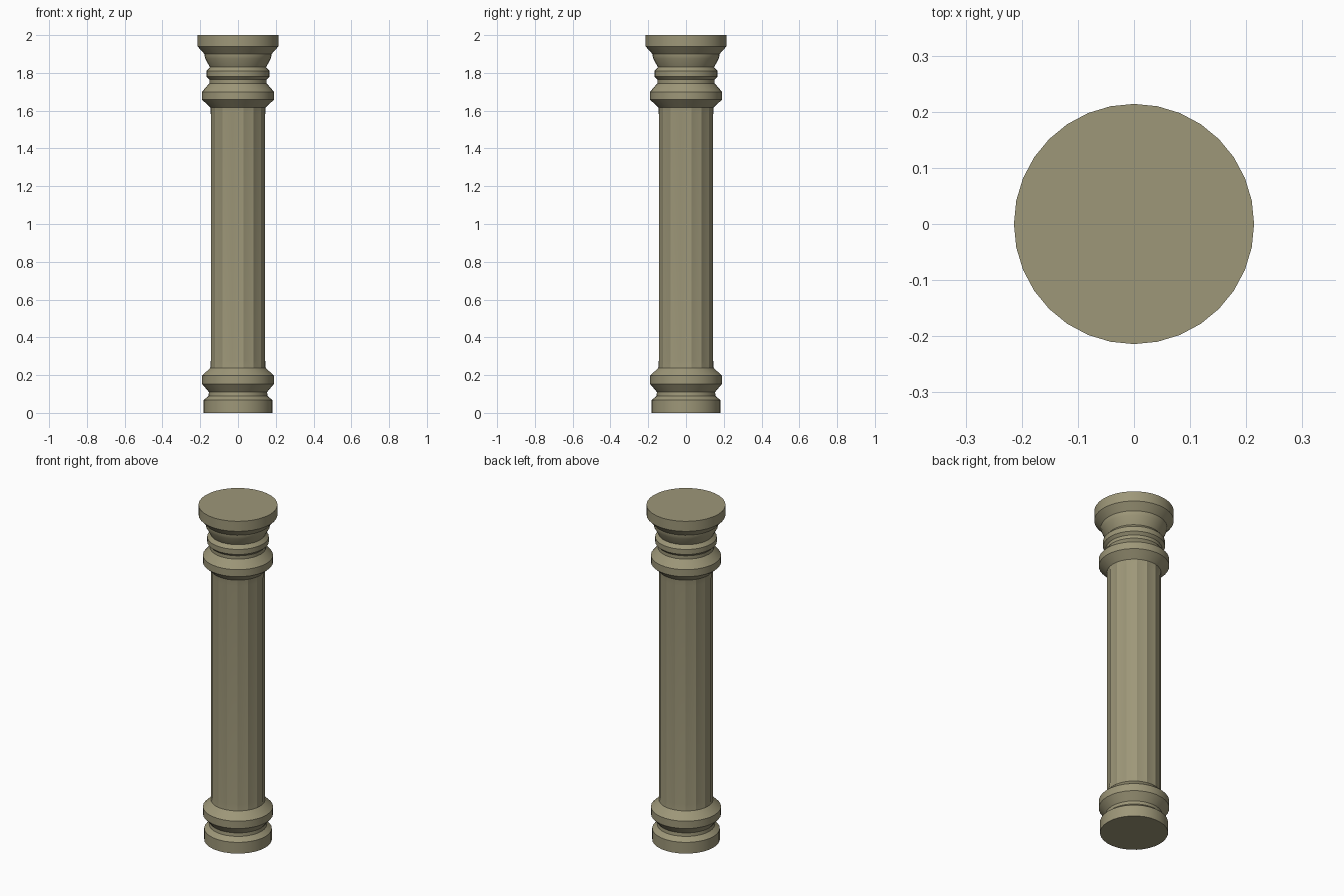
import bpy, bmesh, math

if "Cube" in bpy.data.objects:
    bpy.data.objects.remove(bpy.data.objects["Cube"])

SIDES = 32


def lathe(name, rings, mat):
    """Stack of 32-sided rings (z, r) or (z, ridge r, valley r), capped at both ends."""
    bm = bmesh.new()
    loops = []
    for ring in rings:
        z, r = ring[0], ring[1]
        valley = ring[-1] if len(ring) == 3 else r
        loop = []
        for i in range(SIDES):
            a = 2 * math.pi * i / SIDES
            rad = r if i % 2 else valley
            loop.append(bm.verts.new((rad * math.cos(a), rad * math.sin(a), z)))
        loops.append(loop)
    for lo, hi in zip(loops, loops[1:]):
        for i in range(SIDES):
            j = (i + 1) % SIDES
            bm.faces.new((lo[i], lo[j], hi[j], hi[i]))
    bm.faces.new(loops[0][::-1])
    bm.faces.new(loops[-1])
    me = bpy.data.meshes.new(name)
    bm.to_mesh(me)
    bm.free()
    me.materials.append(mat)
    ob = bpy.data.objects.new(name, me)
    bpy.context.collection.objects.link(ob)
    bpy.ops.object.select_all(action='DESELECT')
    ob.select_set(True)
    bpy.context.view_layer.objects.active = ob
    bpy.ops.object.shade_smooth_by_angle(angle=math.radians(20))
    return ob


stone = bpy.data.materials.new("stone")
stone.diffuse_color = (0.34, 0.31, 0.19, 1)
stone.use_nodes = True
stone.node_tree.nodes["Principled BSDF"].inputs["Base Color"].default_value = stone.diffuse_color

# One continuous column: plinth and base ring, fluted shaft, capital mouldings
base = [(0, .183), (.067, .183), (.09, .156), (.11, .154),
        (.153, .19), (.197, .19), (.238, .147)]
shaft = [(.275, .147, .140), (1.58, .147, .140)]
capital = [(1.617, .147), (1.658, .19), (1.70, .19), (1.745, .152), (1.765, .152),
           (1.78, .167), (1.81, .167), (1.83, .149), (1.875, .173), (1.895, .178),
           (1.90, .178), (1.94, .214), (2.0, .214)]
lathe("column", base + shaft + capital, stone)
